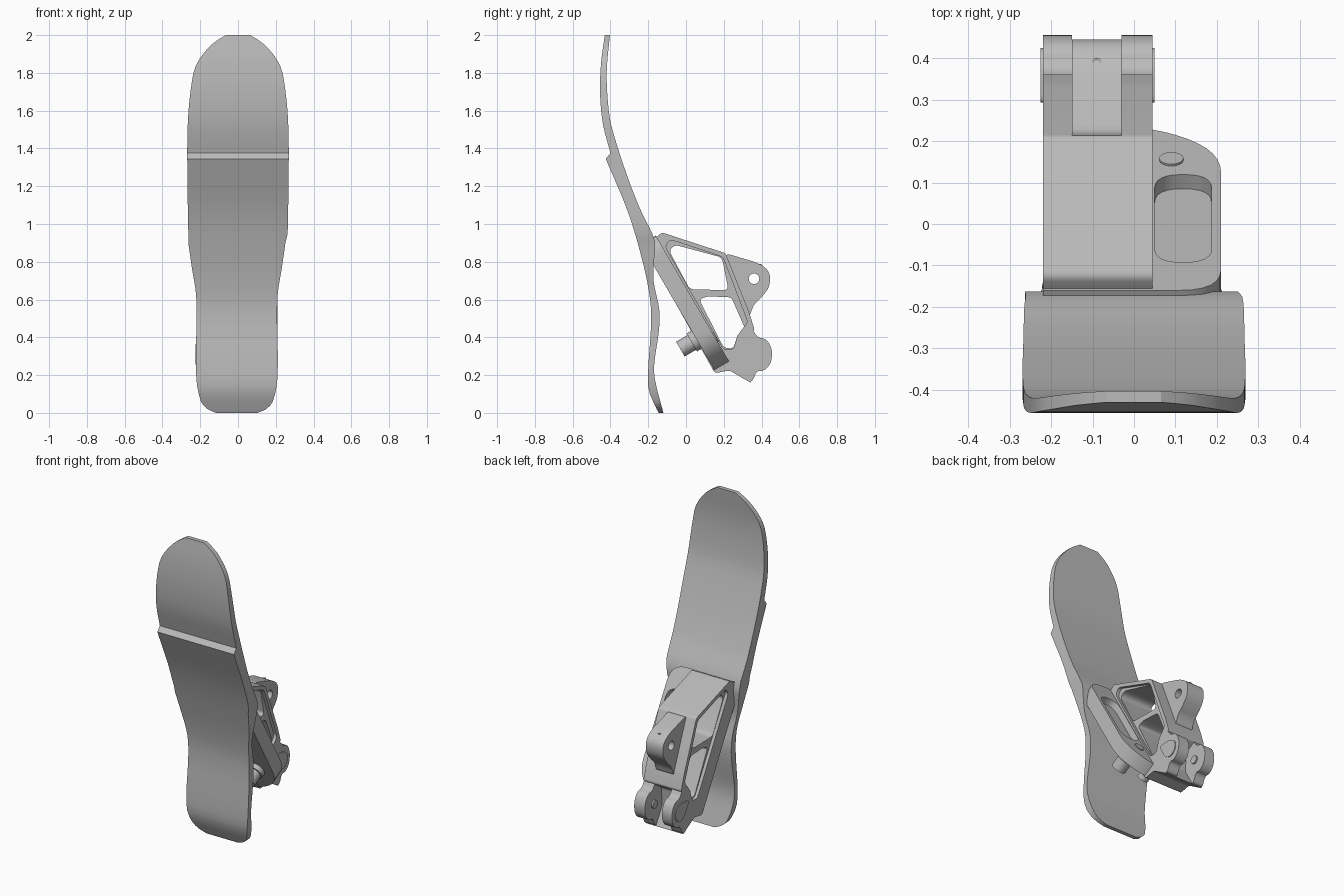
import bpy, bmesh, math
from mathutils import Vector, Matrix

if "Cube" in bpy.data.objects:
    bpy.data.objects.remove(bpy.data.objects["Cube"])

grey = bpy.data.materials.new("satin grey")
grey.use_nodes = True
grey.diffuse_color = (0.5, 0.5, 0.5, 1)
grey.node_tree.nodes["Principled BSDF"].inputs["Base Color"].default_value = (0.5, 0.5, 0.5, 1)

# Working planes: side profiles run along x, plate outlines lie on the sloping ankle plate
DOWN = Vector((0, 0.503, -0.864)).normalized()
OUT = Vector((1, 0, 0)).cross(DOWN)


def frame(a, b, c, origin):
    m = Matrix((a, b, c)).transposed().to_4x4()
    m.translation = origin
    return m


SIDE = frame((0, 1, 0), (0, 0, 1), (1, 0, 0), (0, 0, 0))
PLATE = frame((1, 0, 0), DOWN, OUT, (0, -0.195, 0.82))


def finish(obj, angle=30):
    obj.data.materials.clear()
    obj.data.materials.append(grey)
    bpy.ops.object.select_all(action='DESELECT')
    bpy.context.view_layer.objects.active = obj
    obj.select_set(True)
    bpy.ops.object.shade_smooth_by_angle(angle=math.radians(angle))
    return obj


def rounded(points, r, steps=6):
    """Replace each corner of a polygon by a short curve."""
    pts = [Vector(p) for p in points]
    out = []
    for i, p in enumerate(pts):
        a, b = pts[i - 1] - p, pts[(i + 1) % len(pts)] - p
        a = p + a.normalized() * min(r, a.length * 0.49)
        b = p + b.normalized() * min(r, b.length * 0.49)
        for k in range(steps + 1):
            t = k / steps
            out.append(a * (1 - t) ** 2 + p * 2 * t * (1 - t) + b * t * t)
    return out


def circle(u, v, r, n=28):
    return [Vector((u + r * math.cos(i * math.tau / n), v + r * math.sin(i * math.tau / n)))
            for i in range(n)]


def slab(name, loops, w0, w1, plane=SIDE):
    """Extrude an outline, with any further loops as holes, from w0 to w1."""
    curve = bpy.data.curves.new(name, 'CURVE')
    curve.dimensions = '2D'
    curve.fill_mode = 'BOTH'
    curve.extrude = (w1 - w0) / 2
    for loop in loops:
        spline = curve.splines.new('POLY')
        spline.points.add(len(loop) - 1)
        for pt, co in zip(spline.points, loop):
            pt.co = (co[0], co[1], 0, 1)
        spline.use_cyclic_u = True
    obj = bpy.data.objects.new(name, curve)
    bpy.context.collection.objects.link(obj)
    obj.matrix_world = plane @ Matrix.Translation((0, 0, (w0 + w1) / 2))
    bpy.ops.object.select_all(action='DESELECT')
    bpy.context.view_layer.objects.active = obj
    obj.select_set(True)
    bpy.ops.object.convert(target='MESH')
    obj = bpy.context.view_layer.objects.active
    bm = bmesh.new()
    bm.from_mesh(obj.data)
    bmesh.ops.remove_doubles(bm, verts=bm.verts, dist=0.0002)
    bmesh.ops.recalc_face_normals(bm, faces=bm.faces)
    bm.to_mesh(obj.data)
    bm.free()
    return finish(obj)


def smooth(knots, z):
    """Smooth curve through (z, value) knots listed from low to high."""
    i = max(k for k in range(len(knots) - 1) if k == 0 or knots[k][0] <= z)

    def slope(k):
        a, b = knots[max(k - 1, 0)], knots[min(k + 1, len(knots) - 1)]
        return (b[1] - a[1]) / (b[0] - a[0])
    (z0, v0), (z1, v1) = knots[i], knots[i + 1]
    h = z1 - z0
    t = (z - z0) / h
    return ((2 * t ** 3 - 3 * t * t + 1) * v0 + (t ** 3 - 2 * t * t + t) * h * slope(i)
            + (3 * t * t - 2 * t ** 3) * v1 + (t ** 3 - t * t) * h * slope(i + 1))


# Sole blade: side curve and width swept over height, with a step across the front
front_low = [(0, -.145), (.03, -.16), (.12, -.197), (.23, -.2), (.47, -.185), (.6, -.19),
             (.79, -.227), (1.06, -.306), (1.345, -.425)]
front_high = [(1.375, -.4), (1.53, -.44), (1.69, -.455), (1.85, -.45), (2, -.43)]
back = [(0, -.12), (.18, -.165), (.26, -.168), (.44, -.143), (.55, -.142), (.7, -.172),
        (.82, -.195), (.84, -.19), (.91, -.163), (1.08, -.243), (1.24, -.306), (1.5, -.39),
        (1.61, -.41), (1.8, -.42), (2, -.403)]
back[6:9] = [(.8, -.17), (.91, -.165)]
half = [(0, .11), (.02, .155), (.06, .19), (.19, .215), (.61, .215), (.78, .24), (.95, .262),
        (1.1, .266), (1.53, .266), (1.79, .238), (1.87, .206), (1.95, .14), (1.985, .09), (2, .065)]
heights = [.0, .01, .02, .04] + [.06 + .04 * i for i in range(33)]
heights = [z for z in heights if z < 1.34] + [1.345, 1.375]
heights += [1.4 + .04 * i for i in range(12)] + [1.87, 1.9, 1.93, 1.95, 1.97, 1.985, 1.993, 2]
bm = bmesh.new()
rows = []
for z in heights:
    yf = smooth(front_low if z < 1.36 else front_high, z)
    yb, w = smooth(back, z), smooth(half, z)
    shift = -.006 if z < .9 else 0
    rows.append([bm.verts.new((x + shift, y, z))
                 for x, y in ((-w, yf), (w, yf), (w, yb), (-w, yb))])
for a, b in zip(rows, rows[1:]):
    for i in range(4):
        j = (i + 1) % 4
        bm.faces.new((a[i], a[j], b[j], b[i]))
bm.faces.new(rows[0][::-1])
bm.faces.new(rows[-1])
bmesh.ops.recalc_face_normals(bm, faces=bm.faces)
mesh = bpy.data.meshes.new("sole_blade")
bm.to_mesh(mesh)
bm.free()
sole = bpy.data.objects.new("sole_blade", mesh)
bpy.context.collection.objects.link(sole)
finish(sole, 25)

# Ankle plate with a sunken slot in its free wing
wing = rounded([(-.22, -.085), (.21, -.085), (.21, .58), (.05, .7), (-.22, .7)], .1)
wing = [(-.22, -.085)] + wing[7:-7] + [(-.22, .7)]
slot = rounded([(.05, .05), (.187, .05), (.187, .47), (.05, .47)], .065)
slab("ankle_plate_base", [wing], 0, .05, PLATE)
slab("ankle_plate_rim", [wing, slot], .05, .09, PLATE)

# Clamp bolts through the plate
for name, x, r in (("wing_bolt", .09, .045), ("inner_bolt", -.09, .035)):
    slab(name + "_collar", [circle(x, .5, r + .01)], -.03, .01, PLATE)
    slab(name + "_head", [circle(x, .5, r), circle(x, .5, r * .5)], -.1, -.03, PLATE)
slab("wing_bolt_end", [circle(.09, .54, .029)], .085, .095, PLATE)

# Bracket body with two windows and a shallow pocket on either side
L, R = -.22, .045
body = rounded([(-.165, .925), (-.127, .955), (.21, .845), (.335, .53), (.364, .437), (.29, .39),
                (.28, .27), (.348, .156), (.23, .225), (.153, .21), (-.19, .82)], .015)
upper = rounded([(-.09, .86), (-.06, .89), (.19, .823), (.225, .65), (.02, .654)], .025)
lower = rounded([(.07, .6), (.11, .617), (.24, .612), (.32, .43), (.275, .415), (.25, .34), (.2, .345)], .02)
pocket = rounded([(-.11, .88), (-.085, .918), (.195, .825), (.327, .48), (.275, .415), (.25, .335), (.2, .335)], .02)
slab("bracket_core", [body, upper, lower], L + .02, R - .02)
for name, a, b in (("right_cheek", L, L + .02), ("left_cheek", R - .02, R)):
    slab(name, [body, pocket], a, b)

# Upper lug with its pin hole and set screw
lug = rounded([(.2, .848), (.385, .793), (.445, .75), (.445, .67), (.4, .61), (.355, .57), (.335, .5),
               (.27, .67)], .04)
slab("upper_lug", [lug, circle(.36, .71, .028)], -.15, -.03)
screw = frame((1, 0, 0), (0, 1, 0), (0, 0, 1), (-.09, .39, .78))
slab("set_screw", [circle(0, 0, .011), circle(0, 0, .005)], -.01, .008, screw)

# Forked lower lug with drop-shaped inserts on the outer faces
ear = rounded([(.27, .42), (.35, .45), (.375, .4), (.43, .39), (.458, .33), (.45, .26), (.41, .22),
               (.375, .225), (.348, .156), (.25, .23)], .03)
drop = rounded([(.285, .36), (.38, .365), (.425, .34), (.425, .28), (.38, .25), (.335, .27)], .025)
for name, a, b in (("right", L, -.15), ("left", -.03, R)):
    slab(name + "_fork_ear", [ear], a, b)
slab("right_insert", [drop], L - .005, L + .002)
slab("left_insert", [drop], R - .002, R + .005)
slab("fork_pin", [circle(.365, .31, .025)], -.16, -.14)
slab("fork_pin_far", [circle(.365, .31, .025)], -.04, -.02)
